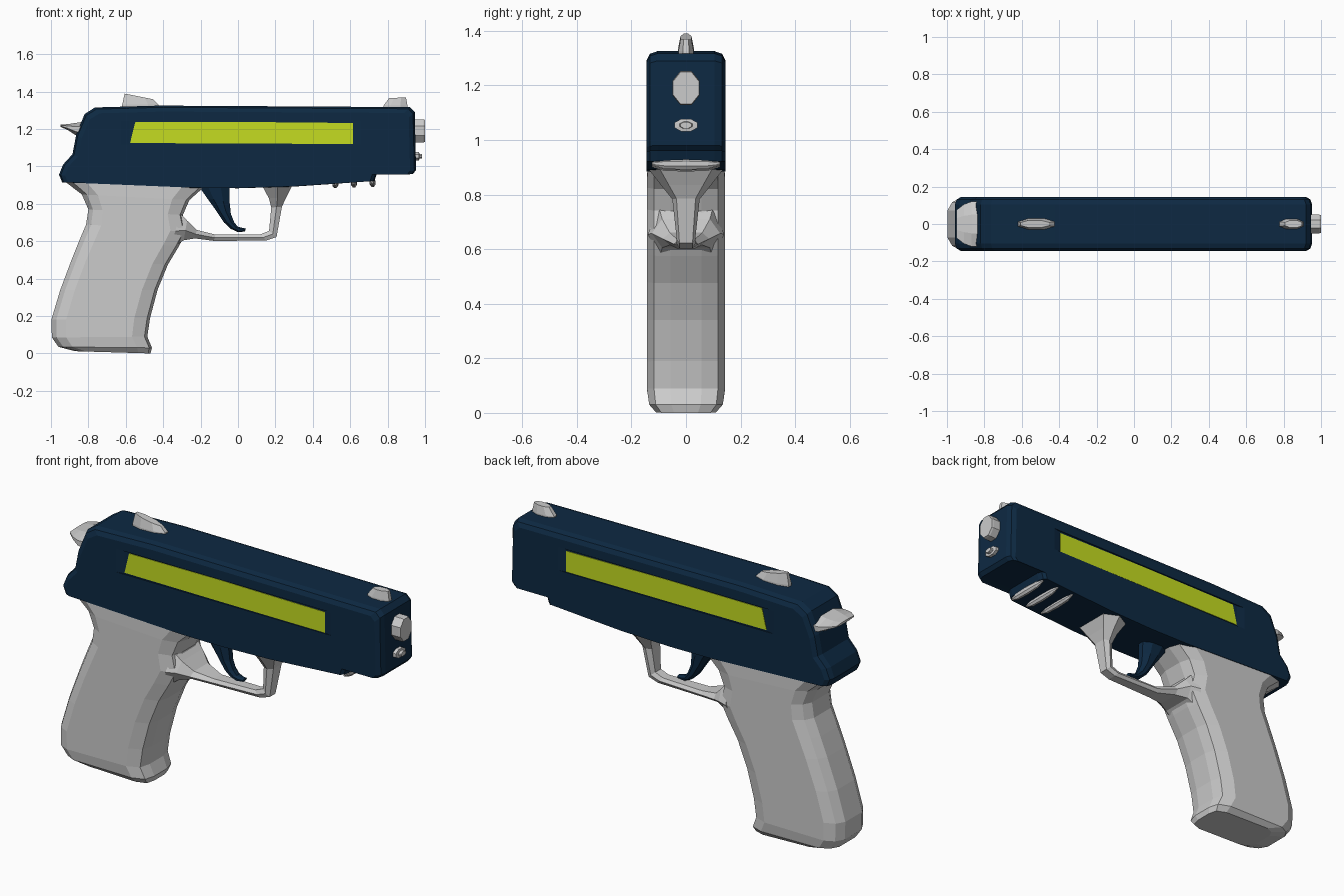
import bpy, bmesh, math
from mathutils import Vector


def material(name, rgb):
    m = bpy.data.materials.new(name)
    m.diffuse_color = (*rgb, 1)
    return m


NAVY = material("navy", (0.004, 0.022, 0.055))
LIME = material("lime", (0.56, 0.72, 0.015))


def loft(name, rings, mat=None):
    """Skin a list of equal-sized closed rings and cap both ends."""
    bm = bmesh.new()
    loops = [[bm.verts.new(p) for p in r] for r in rings]
    n = len(loops[0])
    for a, b in zip(loops, loops[1:]):
        for i in range(n):
            j = (i + 1) % n
            bm.faces.new((a[i], a[j], b[j], b[i]))
    bm.faces.new(loops[0])
    bm.faces.new(loops[-1])
    bmesh.ops.recalc_face_normals(bm, faces=bm.faces)
    me = bpy.data.meshes.new(name)
    bm.to_mesh(me)
    bm.free()
    ob = bpy.data.objects.new(name, me)
    bpy.context.collection.objects.link(ob)
    if mat:
        me.materials.append(mat)
    return ob


def oval(c, u, v, n=8):
    """Polygon ring around c spanned by the half-axes u and v."""
    c, u, v = Vector(c), Vector(u), Vector(v)
    k = 1 / math.cos(math.pi / n)
    angles = [math.tau * (i + 0.5) / n for i in range(n)]
    return [c + u * math.cos(a) * k + v * math.sin(a) * k for a in angles]


def layer(profile, y, k=0.0, z0=0.9):
    """Side profile placed at y, shrunk by k toward its base line."""
    return [(x * (1 - k * 0.45), y, z0 + (z - z0) * (1 - k)) for x, z in profile]


# Slide and frame body with softened side edges
body_profile = [
    (-0.94, 0.915), (-0.957, 0.955), (-0.935, 1.01), (-0.885, 1.065),
    (-0.865, 1.17), (-0.82, 1.28), (-0.765, 1.315), (-0.42, 1.325),
    (0.92, 1.317), (0.945, 1.29), (0.952, 0.98), (0.935, 0.96),
    (0.742, 0.96), (0.73, 0.922), (0.49, 0.905), (0.30, 0.892),
    (0.0, 0.883), (-0.25, 0.885)]
steps = [(0.144, 0.075), (0.132, 0.022), (0.105, 0.0)]
body = loft("slide_body",
            [layer(body_profile, -y, k) for y, k in steps] +
            [layer(body_profile, y, k) for y, k in reversed(steps)], NAVY)

# Shallow side recesses holding the coloured panels
for side, label in ((-1, "front"), (1, "back")):
    plan = [(-0.64, 0.146), (-0.58, 0.138), (0.62, 0.138), (0.67, 0.146), (0.67, 0.2), (-0.64, 0.2)]
    cutter = loft("recess_cutter", [[(x, side * y, z) for x, y in plan] for z in (1.118, 1.242)])
    cutter.hide_render = True
    mod = body.modifiers.new("recess", 'BOOLEAN')
    mod.operation = 'DIFFERENCE'
    mod.solver = 'EXACT'
    mod.object = cutter
    bpy.context.view_layer.objects.active = body
    bpy.ops.object.modifier_apply(modifier=mod.name)
    bpy.data.objects.remove(cutter)
    panel = [(-0.577, 1.125), (-0.55, 1.236), (0.0, 1.238), (0.615, 1.232), (0.615, 1.12), (0.0, 1.122)]
    loft("side_panel_" + label, [[(x, side * y, z) for x, z in panel] for y in (0.13, 0.1405)], LIME)

# Grip: rounded sections running from the back edge to the front edge
sections = [  # rear x, z, front x, z, half width
    (-0.92, 0.915, -0.17, 0.90, 0.141), (-0.835, 0.85, -0.26, 0.82, 0.143),
    (-0.80, 0.77, -0.295, 0.74, 0.143), (-0.812, 0.69, -0.275, 0.65, 0.143),
    (-0.85, 0.60, -0.315, 0.575, 0.143), (-0.89, 0.50, -0.375, 0.475, 0.143),
    (-0.95, 0.34, -0.43, 0.34, 0.143), (-0.998, 0.18, -0.47, 0.19, 0.143),
    (-0.995, 0.085, -0.485, 0.09, 0.143), (-0.96, 0.035, -0.46, 0.03, 0.135),
    (-0.87, 0.012, -0.468, 0.0, 0.11)]
rings = []
for rx, rz, fx, fz, w in sections:
    a, b = Vector((rx, 0, rz)), Vector((fx, 0, fz))
    half = [(0.0, 0.5), (0.05, 0.82), (0.15, 1.0), (0.84, 1.0), (0.97, 0.82), (1.0, 0.4)]
    pts = half + [(t, -s) for t, s in reversed(half)]
    rings.append([a.lerp(b, t) + Vector((0, s * w, 0)) for t, s in pts])
loft("grip", rings)

# Trigger guard: flares into the grip and into the frame
stations = [  # inner x, z, outer x, z, half width
    (-0.31, 0.75, -0.36, 0.56, 0.14), (-0.272, 0.71, -0.29, 0.605, 0.125),
    (-0.22, 0.66, -0.23, 0.615, 0.085), (-0.12, 0.635, -0.13, 0.602, 0.045),
    (0.12, 0.637, 0.15, 0.603, 0.034), (0.166, 0.655, 0.206, 0.622, 0.034),
    (0.178, 0.78, 0.235, 0.785, 0.05), (0.165, 0.83, 0.258, 0.835, 0.09),
    (0.13, 0.895, 0.29, 0.897, 0.14)]
rings = []
for ix, iz, ox, oz, w in stations:
    mx, mz = (ix + ox) / 2, (iz + oz) / 2
    rings.append([(ix, -0.7 * w, iz), (ix, 0.7 * w, iz), (mx, w, mz),
                  (ox, 0.7 * w, oz), (ox, -0.7 * w, oz), (mx, -w, mz)])
loft("trigger_guard", rings)

# Curved trigger
blade = [(-0.21, 0.895, -0.045, 0.895), (-0.165, 0.83, -0.045, 0.81),
         (-0.125, 0.775, -0.038, 0.745), (-0.075, 0.70, -0.02, 0.70),
         (-0.04, 0.667, 0.0, 0.677), (0.0, 0.648, 0.02, 0.672), (0.037, 0.652, 0.042, 0.668)]
rings = []
for i, (rx, rz, fx, fz) in enumerate(blade):
    mid = ((rx + fx) / 2, 0, (rz + fz) / 2)
    rings.append(oval(mid, ((fx - rx) / 2, 0, (fz - rz) / 2), (0, 0.042 - i * 0.004, 0)))
loft("trigger", rings, NAVY)

# Sights on top
loft("rear_sight", [oval((-0.52, 0, 1.30), (0.1, 0, 0), (0, 0.03, 0)),
                    oval((-0.522, 0, 1.33), (0.097, 0, 0), (0, 0.03, 0)),
                    oval((-0.53, 0, 1.374), (0.076, 0, -0.015), (0, 0.02, 0))])
loft("front_sight", [oval((0.842, 0, 1.30), (0.066, 0, 0), (0, 0.028, 0)),
                     oval((0.842, 0, 1.325), (0.064, 0, 0), (0, 0.028, 0)),
                     oval((0.853, 0, 1.367), (0.045, 0, 0.002), (0, 0.02, 0))])

# Hammer at the back
loft("hammer", [oval((-0.82, 0, 1.195), (0, 0.12, 0), (0, 0, 0.045)),
                oval((-0.87, 0, 1.20), (0, 0.12, 0), (0, 0, 0.032)),
                oval((-0.91, 0, 1.21), (0, 0.105, 0), (0, 0, 0.016)),
                oval((-0.948, 0, 1.217), (0, 0.075, 0), (0, 0, 0.006))])

# Muzzle and the small rod end below it
loft("muzzle", [oval((x, 0, 1.19), (0, 0.05 * s, 0), (0, 0, 0.062 * s))
                for x, s in ((0.92, 1), (0.99, 1), (1.0, 0.95))])
loft("rod_end", [oval((x, 0, 1.054), (0, 0.042 * s, 0), (0, 0, 0.023 * s))
                 for x, s in ((0.93, 1), (0.968, 1), (0.97, 0.55), (0.985, 0.5))])

# Ribs under the front of the frame
for i, (x, z) in enumerate(((0.52, 0.906), (0.62, 0.91), (0.72, 0.913))):
    loft(f"under_rib_{i + 1}", [oval((x, y, z), (0.016 * s, 0, 0), (0, 0, 0.022 * s))
                                for y, s in ((-0.125, 0.25), (-0.08, 0.85), (0, 1), (0.08, 0.85), (0.125, 0.25))])
